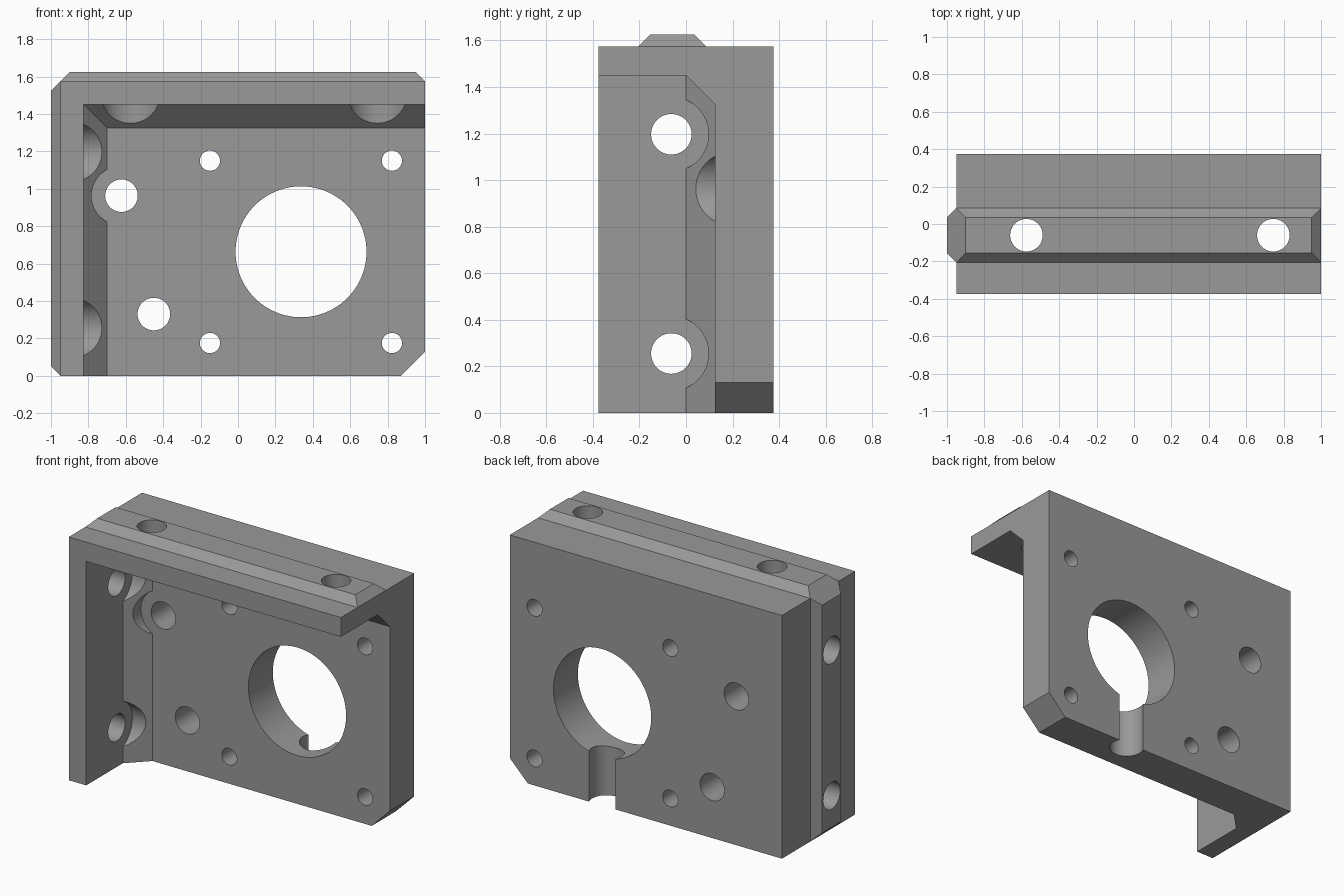
import bpy, bmesh, math
from mathutils import Matrix

if "Cube" in bpy.data.objects:
    bpy.data.objects.remove(bpy.data.objects["Cube"])

grey = bpy.data.materials.new("plain grey")
grey.diffuse_color = (0.32, 0.32, 0.32, 1)
grey.use_nodes = True
grey.node_tree.nodes["Principled BSDF"].inputs["Base Color"].default_value = grey.diffuse_color


def add_object(name, bm):
    bmesh.ops.recalc_face_normals(bm, faces=bm.faces)
    mesh = bpy.data.meshes.new(name)
    bm.to_mesh(mesh)
    bm.free()
    mesh.materials.append(grey)
    obj = bpy.data.objects.new(name, mesh)
    bpy.context.collection.objects.link(obj)
    return obj


def loft(name, sections):
    """Skin a stack of closed sections and cap both ends."""
    bm = bmesh.new()
    rings = [[bm.verts.new(p) for p in s] for s in sections]
    n = len(rings[0])
    for a, b in zip(rings, rings[1:]):
        for i in range(n):
            j = (i + 1) % n
            bm.faces.new((a[i], a[j], b[j], b[i]))
    bm.faces.new(rings[0])
    bm.faces.new(rings[-1])
    return add_object(name, bm)


def xz_rect(y, x0, x1, z0, z1):
    return [(x0, y, z0), (x1, y, z0), (x1, y, z1), (x0, y, z1)]


def xy_rect(z, x0, x1, y0, y1):
    return [(x0, y0, z), (x1, y0, z), (x1, y1, z), (x0, y1, z)]


def yz_rect(x, y0, y1, z0, z1):
    return [(x, y0, z0), (x, y1, z0), (x, y1, z1), (x, y0, z1)]


def cylinder(axis, u, v, radius, start, end, segments=64):
    """Cutter along an axis; u and v are the other two coordinates in order."""
    bm = bmesh.new()
    mid = (start + end) / 2
    place, turn = {
        "x": ((mid, u, v), Matrix.Rotation(math.pi / 2, 4, "Y")),
        "y": ((u, mid, v), Matrix.Rotation(math.pi / 2, 4, "X")),
        "z": ((u, v, mid), Matrix.Identity(4)),
    }[axis]
    bmesh.ops.create_cone(bm, cap_ends=True, segments=segments, radius1=radius,
                          radius2=radius, depth=end - start,
                          matrix=Matrix.Translation(place) @ turn)
    return add_object("cutter", bm)


def combine(target, tool, operation="DIFFERENCE"):
    mod = target.modifiers.new("cut", "BOOLEAN")
    mod.operation, mod.solver, mod.object = operation, "EXACT", tool
    bpy.context.view_layer.objects.active = target
    bpy.ops.object.modifier_apply(modifier=mod.name)
    bpy.data.objects.remove(tool)


# Block with the lower right corner cut off
outline = [(-0.95, 0), (1, 0), (1, 1.575), (-0.95, 1.575)]
bracket = loft("motor_mount_bracket", [[(x, y, z) for x, z in outline]
                                       for y in (-0.375, 0.375)])

# Front recess leaving the left wall, top wall and sloped inner corners
combine(bracket, loft("recess", [
    xz_rect(-0.5, -0.825, 1.3, -0.3, 1.45),
    xz_rect(0, -0.825, 1.3, -0.3, 1.45),
    xz_rect(0.125, -0.70, 1.3, -0.3, 1.325)]))
corner = [(0.77, -0.1), (1.1, -0.1), (1.1, 0.23)]
combine(bracket, loft("corner", [[(x, y, z) for x, z in corner] for y in (-0.5, 0.5)]))

# Raised bevelled locating ridges on the left and top walls
combine(bracket, loft("left_ridge", [
    yz_rect(-0.90, -0.155, 0.035, 0.05, 1.525),
    yz_rect(-0.95, -0.205, 0.085, 0, 1.575),
    yz_rect(-1.0, -0.155, 0.035, 0.05, 1.525)]), "UNION")
combine(bracket, loft("top_ridge", [
    xy_rect(1.525, -0.90, 0.95, -0.155, 0.035),
    xy_rect(1.575, -0.95, 1.0, -0.205, 0.085),
    xy_rect(1.625, -0.90, 0.95, -0.155, 0.035)]), "UNION")

# Wall bolt holes with clearance for the bolt heads
for z in (0.255, 1.197):
    combine(bracket, cylinder("x", -0.063, z, 0.087, -1.2, -0.6))
    combine(bracket, cylinder("x", -0.063, z, 0.16, -0.825, -0.5))
for x in (-0.575, 0.745):
    combine(bracket, cylinder("z", x, -0.06, 0.087, 1.2, 1.8))
    combine(bracket, cylinder("z", x, -0.06, 0.16, 1.1, 1.45))

# Motor opening, its four screw holes and two larger plate holes
combine(bracket, cylinder("y", 0.337, 0.663, 0.35, 0, 0.5, 96))
for x in (-0.15, 0.823):
    for z in (0.175, 1.15):
        combine(bracket, cylinder("y", x, z, 0.054, 0, 0.5, 48))
for x, z in ((-0.623, 0.963), (-0.45, 0.33)):
    combine(bracket, cylinder("y", x, z, 0.087, 0, 0.5))
combine(bracket, cylinder("y", -0.623, 0.963, 0.16, -0.2, 0.125))

# Wire channel from the bottom edge up to the motor opening, open at the back
combine(bracket, cylinder("z", 0.337, 0.33, 0.105, -0.2, 0.6))

# Smooth bores, sharp edges
bpy.ops.object.select_all(action="DESELECT")
bracket.select_set(True)
bpy.context.view_layer.objects.active = bracket
bpy.ops.object.shade_smooth_by_angle(angle=math.radians(25))
